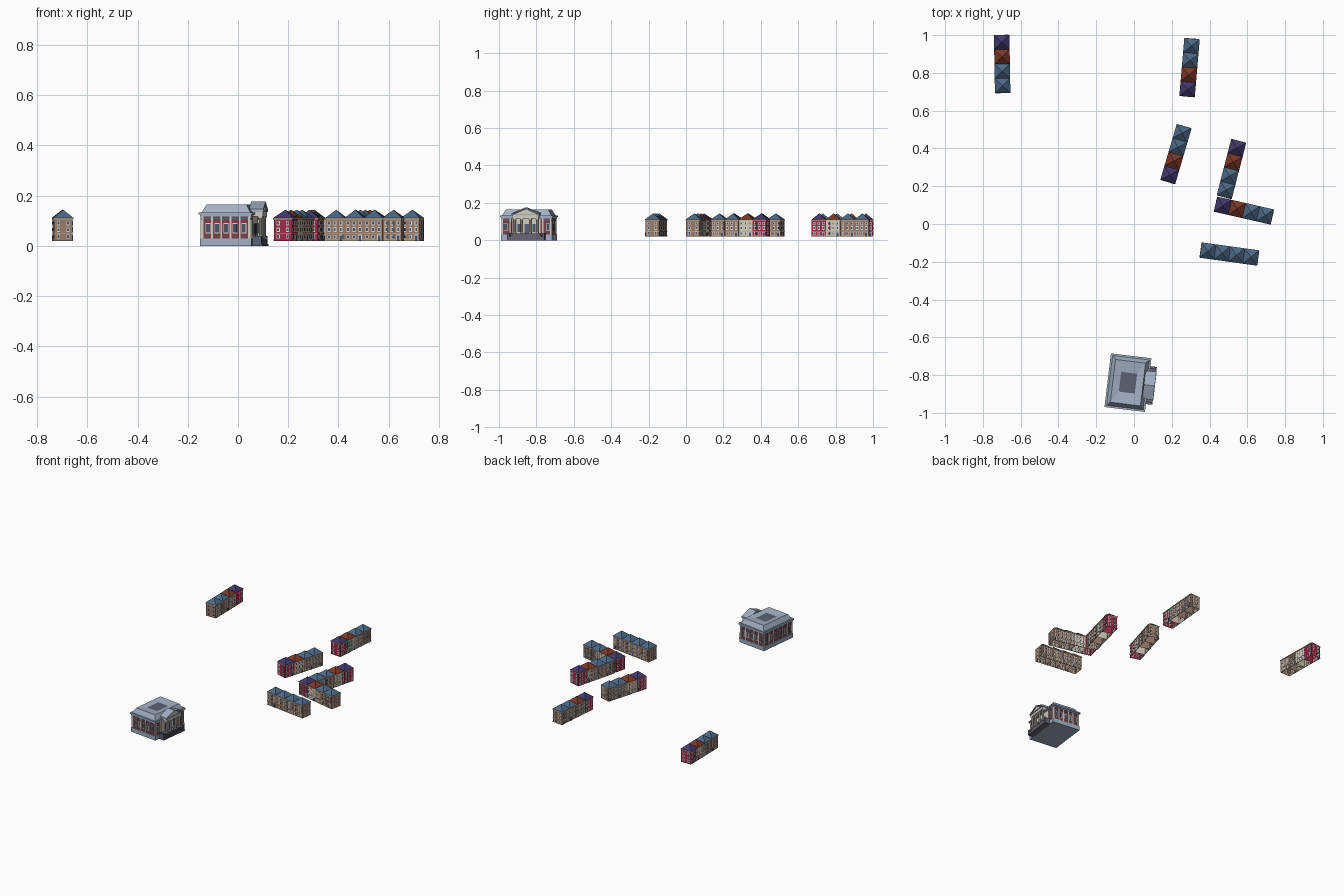
import bpy, bmesh, math
from mathutils import Matrix, Vector

if "Cube" in bpy.data.objects:
    bpy.data.objects.remove(bpy.data.objects["Cube"])

# palette as display RGB
COL = {
    "roof_blue": (78, 104, 132), "roof_red": (122, 58, 44), "roof_purple": (68, 60, 108),
    "brick_tan": (150, 122, 108), "brick_cream": (205, 198, 180), "brick_crimson": (160, 44, 78),
    "trim": (196, 176, 140), "frame": (226, 220, 208), "glass": (74, 86, 104), "door": (64, 84, 120),
    "stone": (160, 174, 194), "stone_dark": (92, 98, 116), "maroon": (118, 66, 76),
    "pale": (206, 202, 190), "steps": (104, 100, 116),
}
MATS = {}
for n, c in COL.items():
    m = bpy.data.materials.new(n)
    m.diffuse_color = tuple((v / 255) ** 2.2 for v in c) + (1,)
    m.use_nodes = True
    m.node_tree.nodes["Principled BSDF"].inputs["Base Color"].default_value = m.diffuse_color
    MATS[n] = m


class Part:
    """Collects solids in a local frame and turns them into one object."""
    def __init__(self, name, x, y, deg):
        self.name, self.bm, self.slots = name, bmesh.new(), []
        self.mat = Matrix.Translation((x, y, 0)) @ Matrix.Rotation(math.radians(deg), 4, 'Z')

    def face(self, verts, mat):
        if mat not in self.slots:
            self.slots.append(mat)
        self.bm.faces.new(verts).material_index = self.slots.index(mat)

    def ring(self, x, y, z, sx, sy):
        return [self.bm.verts.new((x + a * sx / 2, y + b * sy / 2, z))
                for a, b in ((-1, -1), (1, -1), (1, 1), (-1, 1))]

    def solid(self, x, y, z0, z1, sx, sy, mat, top=None, bottom=True, cap=True):
        """Box, tapered block (top size) or pyramid (top = 0)."""
        lo = self.ring(x, y, z0, sx, sy)
        if top == 0:
            apex = self.bm.verts.new((x, y, z1))
            for i in range(4):
                self.face((lo[i], lo[(i + 1) % 4], apex), mat)
        else:
            hi = self.ring(x, y, z1, *(top or (sx, sy)))
            for i in range(4):
                j = (i + 1) % 4
                self.face((lo[i], lo[j], hi[j], hi[i]), mat)
            if cap:
                self.face(hi, mat)
        if bottom:
            self.face(lo[::-1], mat)

    def prism(self, profile, x0, x1, mat):
        """Extrude a (y, z) profile along x."""
        a = [self.bm.verts.new((x0, y, z)) for y, z in profile]
        b = [self.bm.verts.new((x1, y, z)) for y, z in profile]
        n = len(a)
        self.face(a[::-1], mat)
        self.face(b, mat)
        for i in range(n):
            j = (i + 1) % n
            self.face((a[i], a[j], b[j], b[i]), mat)

    def column(self, x, y, z0, z1, r, mat, sides=8):
        rings = [[self.bm.verts.new((x + r * math.cos(t * math.tau / sides),
                                     y + r * math.sin(t * math.tau / sides), z))
                  for t in range(sides)] for z in (z0, z1)]
        for i in range(sides):
            j = (i + 1) % sides
            self.face((rings[0][i], rings[0][j], rings[1][j], rings[1][i]), mat)

    def panel(self, axis, x, y, z0, z1, w, t, mat):
        """Thin wall panel; axis is the wall normal."""
        self.solid(x, y, z0, z1, *((t, w) if axis == 'x' else (w, t)), mat)

    def window(self, axis, x, y, z0, z1, w):
        self.panel(axis, x, y, z0, z1, w, .003, "frame")
        self.panel(axis, x, y, z0 + .003, z1 - .003, w - .005, .004, "glass")

    def finish(self):
        me = bpy.data.meshes.new(self.name)
        self.bm.to_mesh(me)
        self.bm.free()
        for s in self.slots:
            me.materials.append(MATS[s])
        ob = bpy.data.objects.new(self.name, me)
        ob.matrix_world = self.mat
        bpy.context.collection.objects.link(ob)


# terraced house rows
STYLE = {'B': ("roof_blue", "brick_tan"), 'R': ("roof_red", "brick_cream"),
         'P': ("roof_purple", "brick_crimson")}
PITCH, DEPTH = .0768, .074


def house_row(name, x, y, deg, order):
    p = Part(name, x, y, deg)
    for i, key in enumerate(order):
        roof, wall = STYLE[key]
        cx = (i - 1.5) * PITCH
        p.solid(cx, 0, .02, .108, PITCH - .001, DEPTH, wall, bottom=False, cap=False)
        p.solid(cx, 0, .105, .111, PITCH, DEPTH + .007, "trim")
        p.solid(cx, 0, .111, .144, PITCH, DEPTH + .008, roof, top=0)
        for s in (-1, 1):
            fy = s * DEPTH / 2
            p.panel('y', cx, fy, .047, .050, PITCH - .002, .003, "trim")
            p.panel('y', cx, fy, .02, .025, PITCH - .002, .003, "trim")
            for dx in (-.024, 0, .024):
                p.window('y', cx + dx, fy, .082, .099, .012)
                p.window('y', cx + dx, fy, .056, .075, .012)
            for dx in (-.024, 0):
                p.window('y', cx + dx, fy, .029, .044, .012)
            p.panel('y', cx + .024, fy, .02, .045, .015, .003, "frame")
            p.panel('y', cx + .024, fy, .02, .042, .010, .005, "door")
    # gable-end windows
    for s in (-1, 1):
        ex = s * (2 * PITCH - .0005)
        p.panel('x', ex, 0, .047, .050, DEPTH, .003, "trim")
        for dy in (-.019, .019):
            for z in (.029, .056, .082):
                p.window('x', ex, dy, z, z + .017, .013)
    p.finish()


for k, r in enumerate([(-.698, .847, 91, "BBRP"), (.294, .828, 85.1, "PRBB"),
                       (.222, .37, 73.6, "PRBB"), (.516, .291, 75.5, "BBRP"),
                       (.582, .071, -12.8, "PRBB"), (.505, -.159, -7.9, "BBBB")]):
    house_row(f"house_row_{k + 1}", *r)

# museum: plinth, walls, cornice, roof
X, Y = -.032, -.84
m = Part("museum_body", X, Y, -6.9)
m.solid(0, 0, 0, .03, .206, .276, "stone")
m.solid(0, 0, .03, .118, .196, .266, "maroon")
m.solid(0, 0, .104, .110, .2, .27, "stone_dark")
m.solid(0, 0, .116, .124, .206, .276, "stone")
m.solid(0, 0, .124, .133, .216, .286, "stone")
for s in (-1, 1):
    for i in range(6):
        if s < 0 or i in (0, 5):
            m.window('x', s * .098, (i - 2.5) * .046, .05, .09, .022)
        if i < 5:
            m.window('y', (i - 2) * .036, s * .133, .05, .09, .02)
    for i in range(7):
        if s < 0 or i in (0, 1, 5, 6):
            m.panel('x', s * .098, (i - 3) * .0435, .03, .116, .008, .007, "pale")
    for i in range(6):
        m.panel('y', (i - 2.5) * .037, s * .133, .03, .116, .007, .007, "pale")
m.finish()

# roof: mansard sides with a shallow sunken centre
r = Part("museum_roof", X, Y, -6.9)
r.solid(0, 0, .133, .164, .196, .266, "stone", top=(.16, .228), cap=False)
r.solid(0, 0, .164, .157, .16, .228, "stone", top=(.085, .105), bottom=False, cap=False)
r.face(r.ring(0, 0, .157, .085, .105), "stone_dark")
r.finish()

# portico: steps, side plinths, columns, entablature, pediment
q = Part("museum_portico", X, Y, -6.9)
for i in range(5):
    q.solid(.098 + (.044 - i * .003) / 2, 0, i * .007, (i + 1) * .007,
            .044 - i * .003, .2 - i * .012, "steps")
q.panel('x', .098, 0, .035, .118, .15, .006, "pale")
q.panel('x', .099, 0, .035, .088, .024, .008, "stone_dark")
for s in (-1, 1):
    q.panel('x', .099, s * .04, .045, .088, .018, .008, "glass")
    q.solid(.12, s * .094, 0, .04, .036, .014, "stone_dark")
    for y in (.022, .06):
        q.solid(.13, s * y, .035, .041, .017, .017, "pale")
        q.column(.13, s * y, .041, .112, .0065, "pale")
        q.solid(.13, s * y, .111, .117, .017, .017, "pale")
q.solid(.119, 0, .117, .135, .042, .14, "pale")
q.solid(.114, 0, .135, .14, .06, .15, "stone")
q.prism([(-.064, .14), (.064, .14), (0, .168)], .09, .138, "pale")
for s in (-1, 1):
    q.prism([(s * .075, .14), (s * .075, .146), (0, .176), (0, .169)][::s], .085, .143, "stone")
q.finish()
